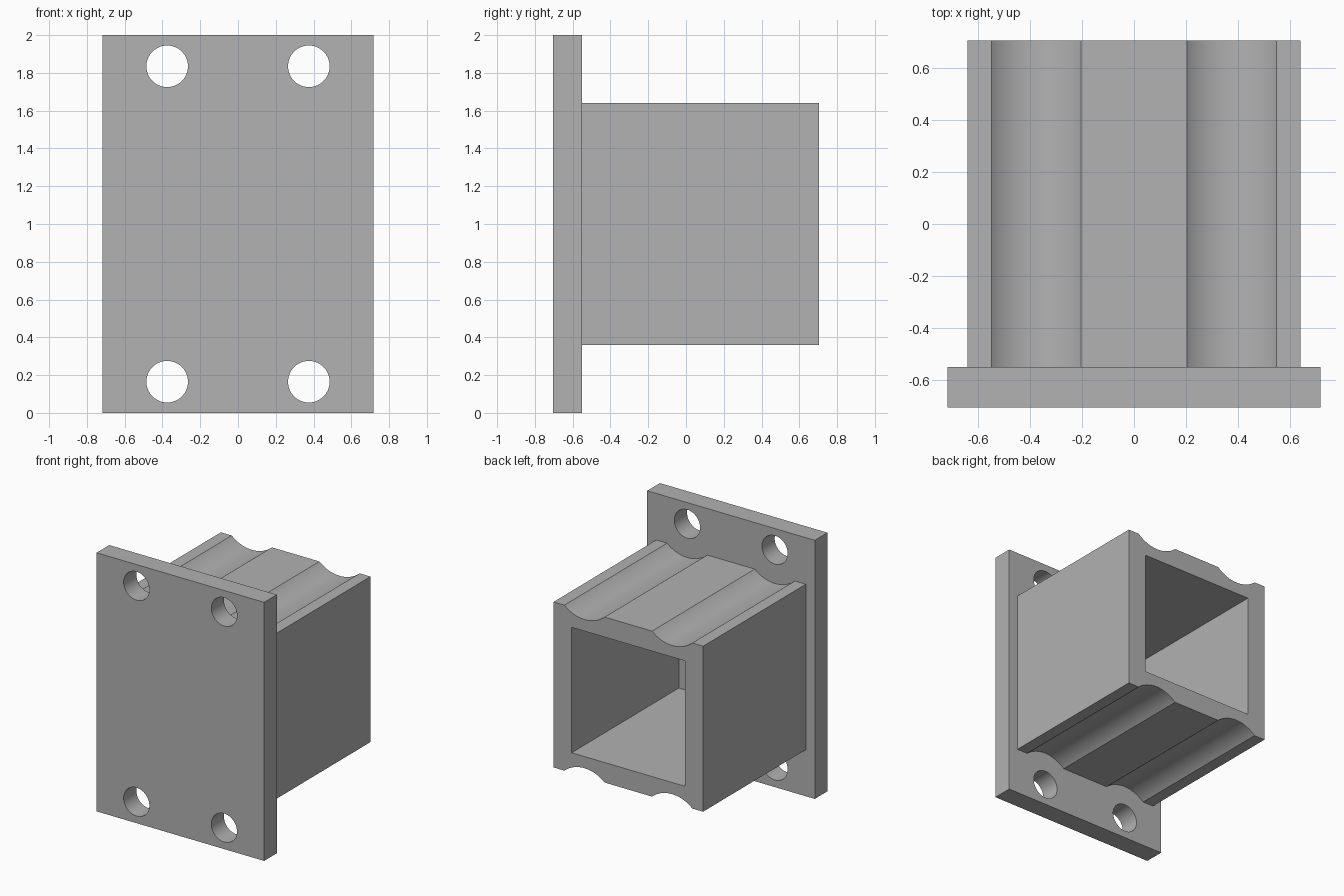
import bpy
import math

cube = bpy.data.objects.get("Cube")
if cube:
    bpy.data.objects.remove(cube, do_unlink=True)

# Main sizes
FRONT, JOINT, BACK = -0.705, -0.55, 0.705   # depth positions along y
MID_Z = 1.0
HOLE_X, HOLE_DZ = 0.375, 0.835              # bolt axis offsets from the centre
HOLE_R, GROOVE_R = 0.11, 0.26
TUBE_HALF, CAVITY_HALF = 0.64, 0.485
CAVITY_END = -0.605

grey = bpy.data.materials.new("plain grey")
grey.use_nodes = True
colour = (0.445, 0.445, 0.445, 1)
grey.diffuse_color = colour
grey.node_tree.nodes["Principled BSDF"].inputs["Base Color"].default_value = colour


def box(name, half_x, y0, y1, z0, z1):
    bpy.ops.mesh.primitive_cube_add(size=1, location=(0, (y0 + y1) / 2, (z0 + z1) / 2))
    ob = bpy.context.object
    ob.name = name
    ob.scale = (2 * half_x, y1 - y0, z1 - z0)
    bpy.ops.object.transform_apply(location=True, rotation=True, scale=True)
    ob.data.materials.append(grey)
    return ob


def rod(name, radius, x, z, y0, y1):
    bpy.ops.mesh.primitive_cylinder_add(
        vertices=96, radius=radius, depth=y1 - y0,
        location=(x, (y0 + y1) / 2, z), rotation=(math.pi / 2, 0, 0))
    ob = bpy.context.object
    ob.name = name
    bpy.ops.object.transform_apply(location=True, rotation=True, scale=True)
    ob.data.materials.append(grey)
    return ob


def combine(target, other, operation):
    mod = target.modifiers.new(other.name, 'BOOLEAN')
    mod.operation = operation
    mod.solver = 'EXACT'
    mod.object = other
    bpy.context.view_layer.objects.active = target
    bpy.ops.object.modifier_apply(modifier=mod.name)
    bpy.data.objects.remove(other, do_unlink=True)


# Flange plate and square tube body
bracket = box("flanged_tube", 0.717, FRONT, JOINT, 0, 2)
tube = box("tube", TUBE_HALF, JOINT, BACK, MID_Z - TUBE_HALF, MID_Z + TUBE_HALF)

# Bolt clearance grooves along the top and bottom of the tube
corners = [(sx * HOLE_X, MID_Z + sz * HOLE_DZ) for sx in (-1, 1) for sz in (-1, 1)]
for x, z in corners:
    combine(tube, rod("groove", GROOVE_R, x, z, JOINT - 0.2, BACK + 0.2), 'DIFFERENCE')
combine(bracket, tube, 'UNION')

# Bolt holes through the plate
for x, z in corners:
    combine(bracket, rod("bolt_hole", HOLE_R, x, z, FRONT - 0.1, JOINT + 0.1), 'DIFFERENCE')

# Blind square cavity, open at the back
cavity = box("cavity", CAVITY_HALF, CAVITY_END, BACK + 0.2,
             MID_Z - CAVITY_HALF, MID_Z + CAVITY_HALF)
combine(bracket, cavity, 'DIFFERENCE')

# Smooth round walls, sharp edges elsewhere
bpy.ops.object.select_all(action='DESELECT')
bracket.select_set(True)
bpy.context.view_layer.objects.active = bracket
bpy.ops.object.shade_smooth_by_angle(angle=math.radians(30))
